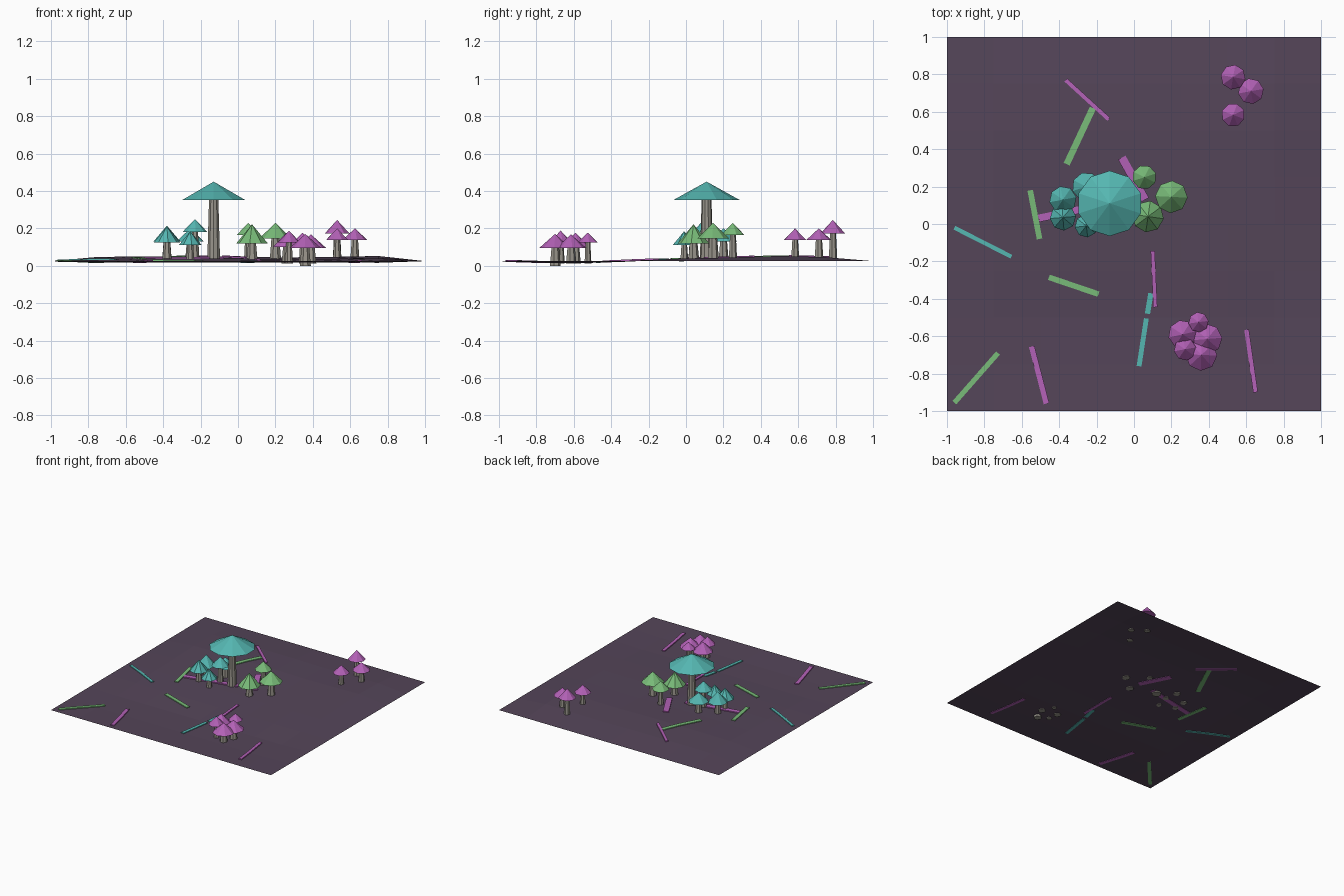
import bpy, bmesh, math, random
from mathutils import Matrix, Vector

if "Cube" in bpy.data.objects:
    bpy.data.objects.remove(bpy.data.objects["Cube"])

random.seed(4)


def material(name, rgb):
    m = bpy.data.materials.new(name)
    m.diffuse_color = (*rgb, 1)
    m.use_nodes = True
    m.node_tree.nodes["Principled BSDF"].inputs["Base Color"].default_value = m.diffuse_color
    return m


MATS = {
    "soil": material("soil", (0.09, 0.06, 0.10)),
    "stalk": material("stalk", (0.32, 0.30, 0.26)),
    "teal": material("teal", (0.09, 0.47, 0.44)),
    "green": material("green", (0.19, 0.50, 0.19)),
    "purple": material("purple", (0.45, 0.12, 0.47)),
}


def finish(name, bm, mat):
    bmesh.ops.recalc_face_normals(bm, faces=bm.faces)
    me = bpy.data.meshes.new(name)
    bm.to_mesh(me)
    bm.free()
    me.materials.append(MATS[mat])
    ob = bpy.data.objects.new(name, me)
    bpy.context.collection.objects.link(ob)
    return ob


# Gentle ground relief: row heights times a fade toward the side edges
ROWS = [0, -0.008, -0.008, 0.004, 0.013, 0.018, 0.025, 0.019, 0]
COLS = [0, 0.9, 1, 1, 1, 0.8, 0.9, 1.1, 0]


def lerp(table, t):
    u = min(max((t + 1) * 4, 0), 7.9999)
    i = int(u)
    return table[i] + (table[i + 1] - table[i]) * (u - i)


def ground_z(x, y):
    return 0.025 + lerp(ROWS, y) * lerp(COLS, x)


def cone(name, mat, x, y, z0, z1, r0, r1, sides, turn=0.0):
    bm = bmesh.new()
    bmesh.ops.create_cone(bm, cap_ends=True, segments=sides, radius1=r0, radius2=r1, depth=z1 - z0)
    spin = Matrix.Translation((x, y, (z0 + z1) / 2)) @ Matrix.Rotation(turn, 4, 'Z')
    bmesh.ops.transform(bm, matrix=spin, verts=bm.verts)
    return finish(name, bm, mat)


def mushroom(name, mat, x, y, r, base, tip, foot=None):
    z0 = ground_z(x, y) - 0.006 if foot is None else foot
    cone(name + "_stalk", "stalk", x, y, z0, base + 0.01, 0.025 * r / 0.07, 0.017 * r / 0.07, 7)
    cone(name + "_cap", mat, x, y, base, tip, r, 0, 8, random.uniform(0, 0.8))


def strip(name, mat, x0, y0, x1, y1, width, lift=0.006):
    # narrow flat bar that follows the ground
    a, b = Vector((x0, y0)), Vector((x1, y1))
    d = (b - a).normalized()
    side = Vector((-d.y, d.x)) * width / 2
    bm = bmesh.new()
    rings = []
    for i in range(9):
        p = a.lerp(b, i / 8)
        z = ground_z(p.x, p.y)
        rings.append([bm.verts.new((p.x + s * side.x, p.y + s * side.y, z + dz))
                      for s, dz in ((-1, -0.003), (1, -0.003), (1, lift), (-1, lift))])
    for q, w in zip(rings, rings[1:]):
        for k in range(4):
            bm.faces.new((q[k], q[(k + 1) % 4], w[(k + 1) % 4], w[k]))
    bm.faces.new(rings[0])
    bm.faces.new(rings[-1])
    finish(name, bm, mat)


# Ground sheet
bm = bmesh.new()
bmesh.ops.create_grid(bm, x_segments=8, y_segments=8, size=1)
for v in bm.verts:
    v.co.z = ground_z(v.co.x, v.co.y)
finish("ground", bm, "soil")

# Giant mushroom
cone("giant_stalk", "stalk", -0.13, 0.11, 0.03, 0.36, 0.036, 0.026, 10)
cone("giant_cap", "teal", -0.13, 0.11, 0.353, 0.45, 0.175, 0, 10)

# Mushroom clusters: x, y, cap radius, cap base, cap tip
CLUSTERS = {
    ("teal", "teal"): [(-0.38, 0.13, 0.073, 0.13, 0.215), (-0.38, 0.035, 0.07, 0.125, 0.21),
                       (-0.255, 0.2, 0.077, 0.13, 0.2), (-0.255, -0.01, 0.062, 0.11, 0.185),
                       (-0.23, 0.1, 0.067, 0.18, 0.25)],
    ("green", "green"): [(0.055, 0.25, 0.065, 0.165, 0.23), (0.2, 0.145, 0.087, 0.145, 0.23),
                         (0.075, 0.04, 0.085, 0.12, 0.222)],
    ("back_purple", "purple"): [(0.53, 0.785, 0.067, 0.173, 0.245), (0.625, 0.71, 0.069, 0.137, 0.2),
                                (0.53, 0.583, 0.063, 0.138, 0.2)],
    ("front_purple", "purple"): [(0.26, -0.59, 0.077, 0.1, 0.177), (0.345, -0.525, 0.054, 0.125, 0.177),
                                 (0.39, -0.615, 0.082, 0.095, 0.168), (0.273, -0.67, 0.06, 0.125, 0.188),
                                 (0.36, -0.7, 0.085, 0.095, 0.17)],
}
for (label, mat), items in CLUSTERS.items():
    for i, item in enumerate(items):
        foot = 0.0 if label == "front_purple" and i == 4 else None
        mushroom(f"{label}_mushroom_{i + 1}", mat, *item, foot)

# Coloured ground strips: ends and width
STRIPS = {
    "teal": [(-0.96, -0.02, -0.655, -0.175, 0.022), (0.027, -0.76, 0.066, -0.505, 0.026),
             (0.072, -0.48, 0.09, -0.37, 0.028)],
    "green": [(-0.36, 0.32, -0.22, 0.62, 0.035), (-0.555, 0.18, -0.505, -0.08, 0.03),
              (-0.455, -0.285, -0.19, -0.375, 0.03), (-0.96, -0.955, -0.727, -0.69, 0.027)],
    "purple": [(-0.365, 0.77, -0.135, 0.56, 0.022), (-0.065, 0.355, 0.06, 0.13, 0.045),
               (-0.51, 0.03, -0.08, 0.12, 0.04), (0.1, -0.145, 0.114, -0.445, 0.022),
               (-0.547, -0.655, -0.468, -0.96, 0.03), (0.602, -0.565, 0.65, -0.9, 0.025)],
}
for mat, items in STRIPS.items():
    for i, item in enumerate(items):
        strip(f"{mat}_strip_{i + 1}", mat, *item, lift=0.008 if mat == "purple" else 0.006)
